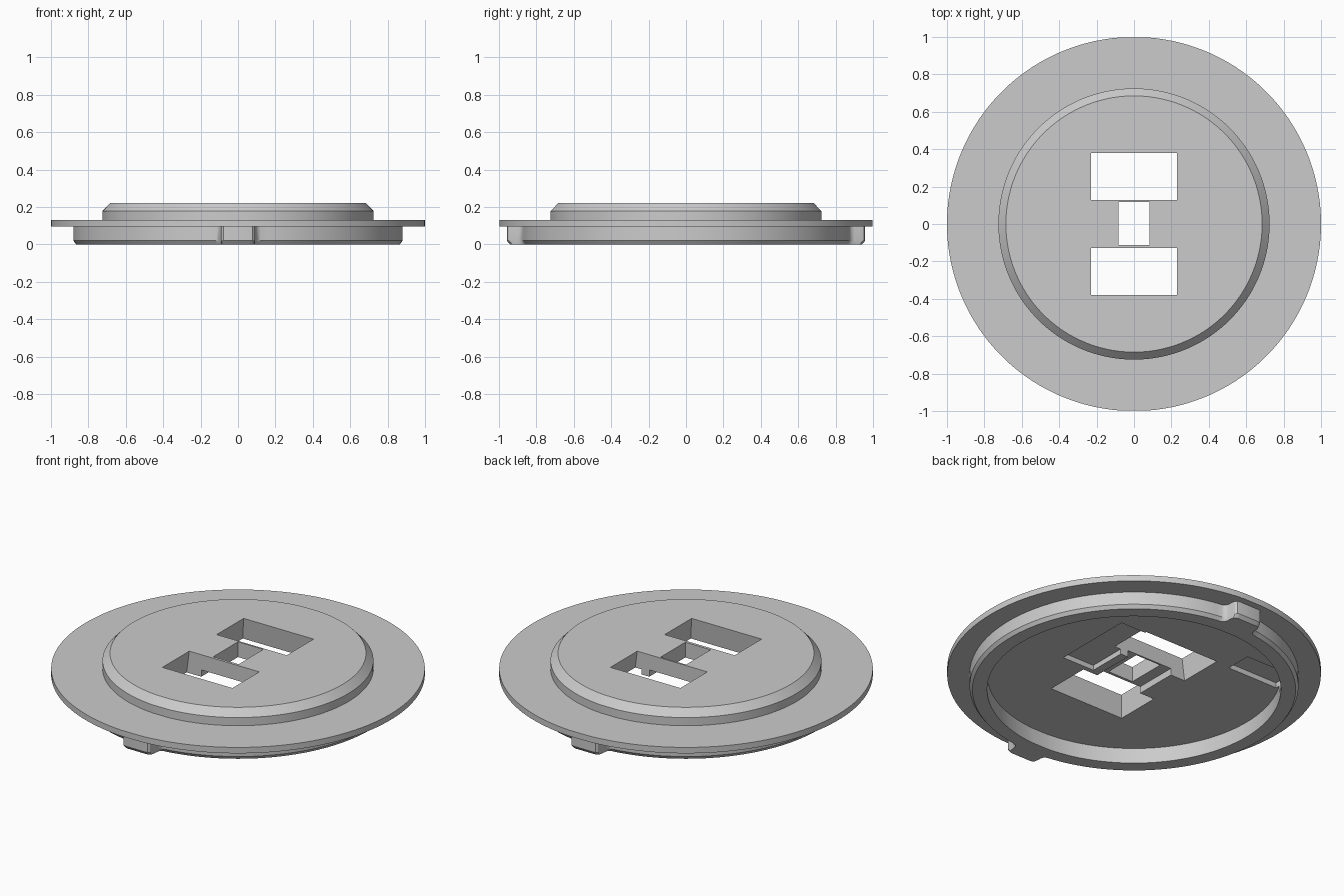
import bpy, bmesh, math

old = bpy.data.objects.get("Cube")
if old:
    bpy.data.objects.remove(old, do_unlink=True)

grey = bpy.data.materials.new("plain grey")
grey.use_nodes = True
colour = (0.6, 0.6, 0.6, 1)
grey.diffuse_color = colour
grey.node_tree.nodes["Principled BSDF"].inputs["Base Color"].default_value = colour


def loft(name, loops):
    """Skin a stack of matching closed loops and cap both ends."""
    bm = bmesh.new()
    rings = [[bm.verts.new(p) for p in loop] for loop in loops]
    n = len(rings[0])
    for a, b in zip(rings, rings[1:]):
        for i in range(n):
            j = (i + 1) % n
            bm.faces.new((a[i], a[j], b[j], b[i]))
    bm.faces.new(rings[0])
    bm.faces.new(rings[-1])
    bmesh.ops.recalc_face_normals(bm, faces=bm.faces)
    mesh = bpy.data.meshes.new(name)
    bm.to_mesh(mesh)
    bm.free()
    mesh.materials.append(grey)
    obj = bpy.data.objects.new(name, mesh)
    bpy.context.collection.objects.link(obj)
    return obj


def rect(x0, x1, y0, y1, z):
    return [(x0, y0, z), (x1, y0, z), (x1, y1, z), (x0, y1, z)]


# Plug outline: a circle with a filleted tab at front and back
PLUG = 0.88
side = [(0.118, 0.872), (0.106, 0.877), (0.098, 0.886), (0.093, 0.9),
        (0.091, 0.93), (0.087, 0.946), (0.078, 0.955), (0.06, 0.958)]
tab = side + [(-x, y) for x, y in reversed(side)]
start = math.atan2(side[0][1], side[0][0])
sweep = 2 * start
STEPS = 72
arc = [-start + sweep * i / STEPS for i in range(1, STEPS)]
half = [(PLUG * math.cos(a), PLUG * math.sin(a)) for a in arc] + tab
outline = half + [(-x, -y) for x, y in half]
angles = [math.atan2(y, x) for x, y in outline]


def circle(r, z):
    return [(r * math.cos(a), r * math.sin(a), z) for a in angles]


def plug(scale, z):
    return [(x * scale, y * scale, z) for x, y in outline]


# Cap body: recessed underside, plug rim, flange and chamfered boss
FLOOR, TOP = 0.09, 0.22
cap = loft("cap_body", [
    circle(0.786, FLOOR), circle(0.786, 0), plug(0.983, 0), plug(1, 0.02),
    plug(1, 0.095), circle(1, 0.095), circle(1, 0.13), circle(0.725, 0.13),
    circle(0.725, 0.178), circle(0.685, TOP)])


def cut(bottom, top):
    cutter = loft("cutter", [bottom, top])
    cutter.hide_render = True
    mod = cap.modifiers.new("cut", "BOOLEAN")
    mod.operation, mod.solver, mod.object = "DIFFERENCE", "EXACT", cutter
    bpy.context.view_layer.objects.active = cap
    bpy.ops.object.modifier_apply(modifier=mod.name)
    bpy.data.objects.remove(cutter, do_unlink=True)


# Two wide slots, slightly flared underneath
for s in (-1, 1):
    def slot(x, y, z):
        lo, hi = sorted((s * 0.128, s * y))
        return rect(-x, x, lo, hi, z)
    cut(slot(0.25, 0.4, 0.06), slot(0.226, 0.376, TOP + 0.02))


def pocket(x0, x1, y0, y1, top):
    cut(rect(x0, x1, y0, y1, 0.05), rect(x0, x1, y0, y1, top))


# Centre hole and its recess below, then the shallow underside pockets
pocket(-0.083, 0.083, -0.112, 0.118, TOP + 0.03)
pocket(-0.15, 0.15, -0.15, 0.15, FLOOR + 0.04)
pocket(0.2, 0.41, -0.1, 0.385, FLOOR + 0.03)
pocket(-0.67, -0.34, 0.385, 0.54, FLOOR + 0.03)

# Smooth the round walls, keep the edges crisp
bpy.ops.object.select_all(action="DESELECT")
cap.select_set(True)
bpy.context.view_layer.objects.active = cap
bpy.ops.object.shade_smooth_by_angle(angle=math.radians(30))
